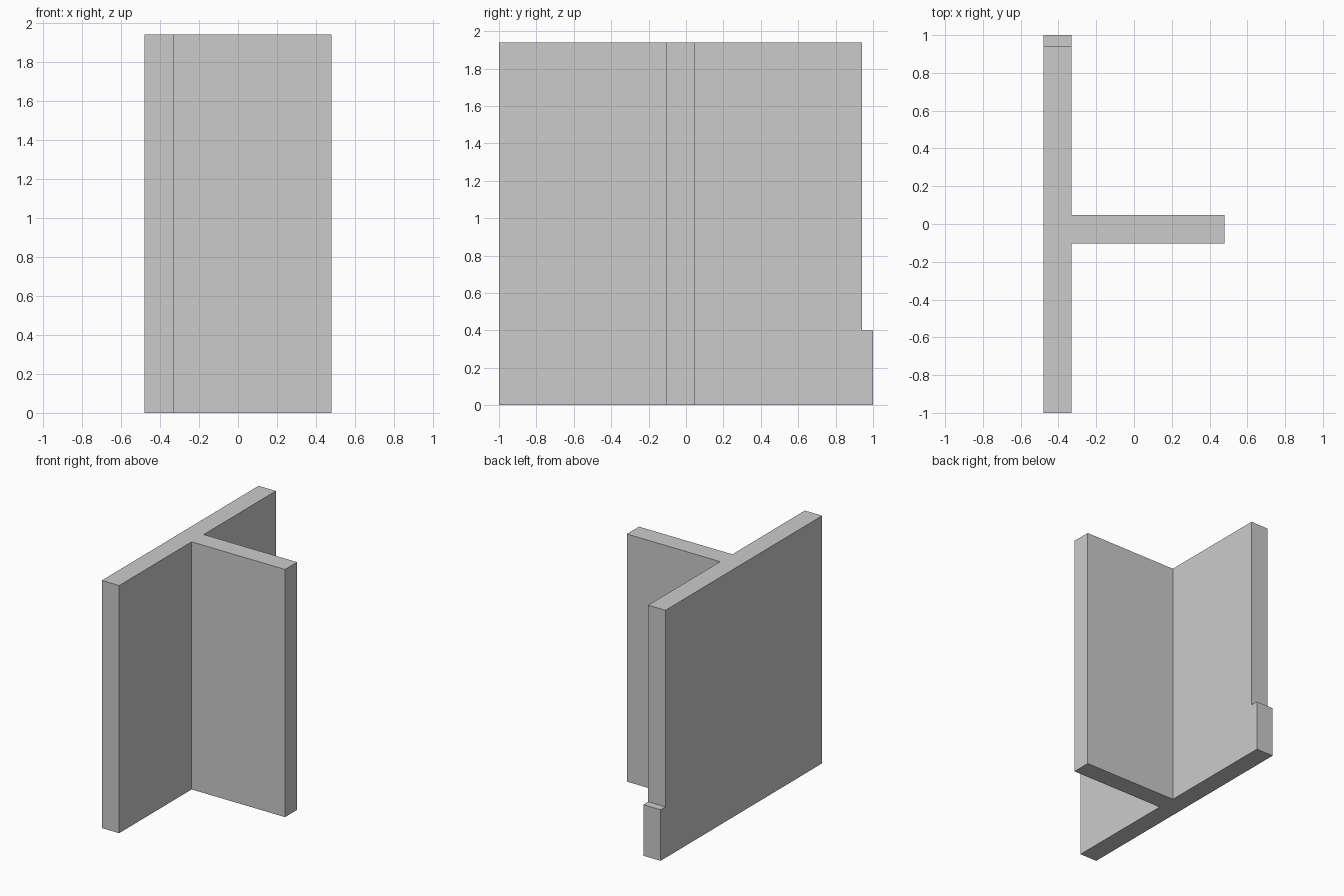
import bpy, bmesh
from mathutils import Vector

if "Cube" in bpy.data.objects:
    bpy.data.objects.remove(bpy.data.objects["Cube"])

HEIGHT = 1.94
X_BACK, X_FACE, X_TIP = -0.48, -0.33, 0.48


def extrude_x(name, profile, x0, x1):
    """Extrude a closed (y, z) profile from x0 to x1."""
    bm = bmesh.new()
    face = bm.faces.new([bm.verts.new((x0, y, z)) for y, z in profile])
    out = bmesh.ops.extrude_face_region(bm, geom=[face])
    moved = [v for v in out["geom"] if isinstance(v, bmesh.types.BMVert)]
    bmesh.ops.translate(bm, vec=Vector((x1 - x0, 0, 0)), verts=moved)
    bmesh.ops.recalc_face_normals(bm, faces=bm.faces)
    mesh = bpy.data.meshes.new(name)
    bm.to_mesh(mesh)
    bm.free()
    obj = bpy.data.objects.new(name, mesh)
    bpy.context.collection.objects.link(obj)
    return obj


# Long wall with a low step at its rear end
extrude_x("main_wall",
          [(-1, 0), (1, 0), (1, 0.4), (0.94, 0.4), (0.94, HEIGHT), (-1, HEIGHT)],
          X_BACK, X_FACE)

# Wall branching off at a right angle
extrude_x("branch_wall",
          [(-0.103, 0), (0.047, 0), (0.047, HEIGHT), (-0.103, HEIGHT)],
          X_FACE, X_TIP)
